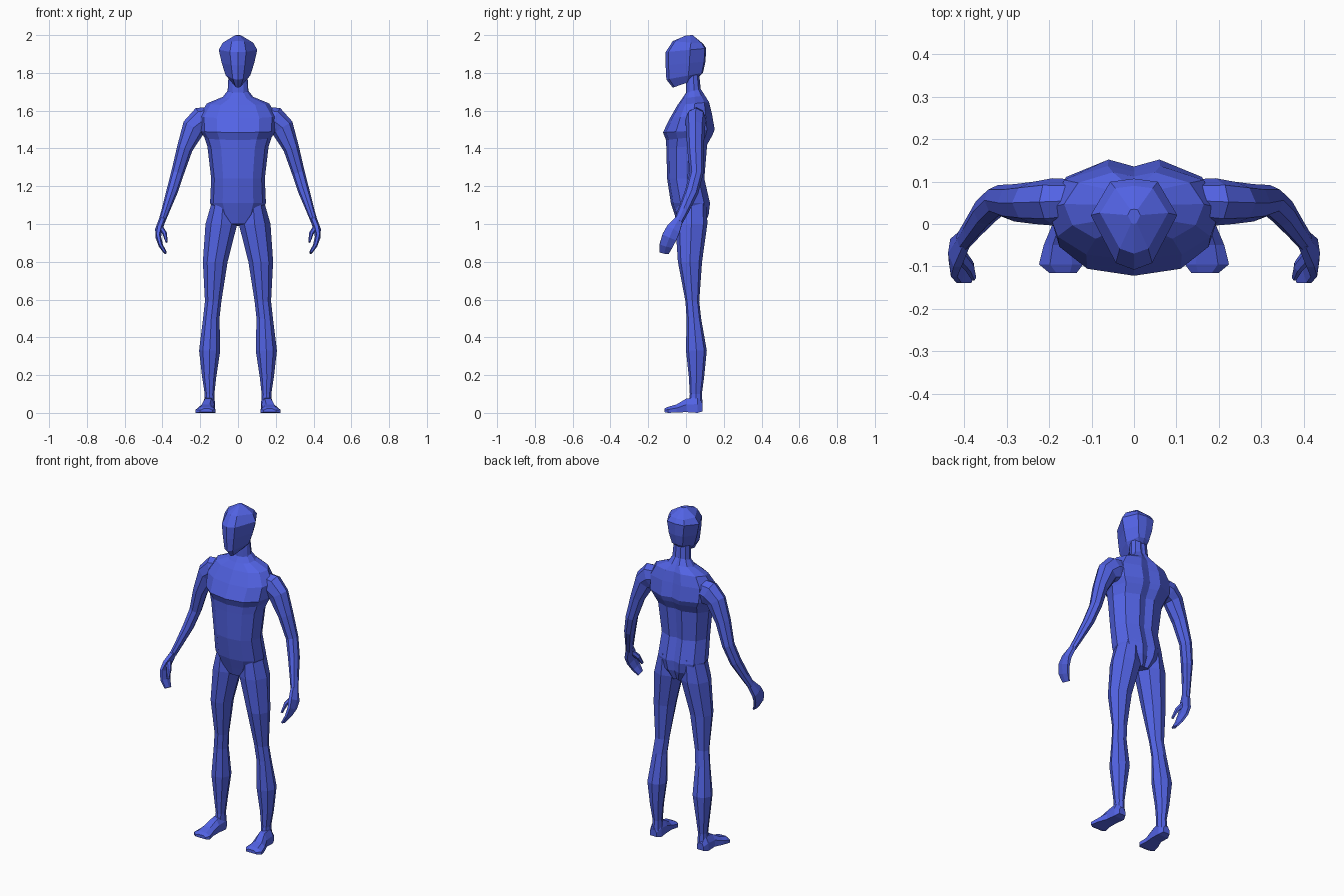
import bpy, bmesh, math
from mathutils import Vector

skin = bpy.data.materials.new("blue")
skin.diffuse_color = (0.085, 0.125, 0.78, 1)


def loft(name, rings, mirror=False):
    """Closed faceted surface through a list of equal-length rings."""
    bm = bmesh.new()
    rows = [[bm.verts.new(p) for p in ring] for ring in rings]
    n = len(rows[0])
    for a, b in zip(rows, rows[1:]):
        for i in range(n):
            j = (i + 1) % n
            bm.faces.new((a[i], a[j], b[j], b[i]))
    bm.faces.new(rows[0][::-1])
    bm.faces.new(rows[-1])
    bmesh.ops.recalc_face_normals(bm, faces=bm.faces)
    mesh = bpy.data.meshes.new(name)
    bm.to_mesh(mesh)
    bm.free()
    mesh.materials.append(skin)
    obj = bpy.data.objects.new(name, mesh)
    bpy.context.collection.objects.link(obj)
    if mirror:
        obj.modifiers.new("mirror", 'MIRROR').use_mirror_merge = False
    return obj


def full(half):
    """Mirror a half outline that starts and ends on the centre line."""
    return half + [(-x, y) for x, y in half[-2:0:-1]]


def level_ring(outline, x0, x1, yf, yb, zf, zb=None):
    """Outline in -1..1 fitted to a box, optionally tilted front to back."""
    zb = zf if zb is None else zb
    cx, hw, cy, hd = (x0 + x1) / 2, (x1 - x0) / 2, (yf + yb) / 2, (yb - yf) / 2
    return [(cx + u * hw, cy + v * hd, zf + (zb - zf) * (v + 1) / 2) for u, v in outline]


def tube(path, n=8):
    """Rings square to a path of (x, y, z, half thickness, half depth)."""
    pts = [Vector(p[:3]) for p in path]
    rings = []
    for i, p in enumerate(path):
        t = (pts[min(i + 1, len(pts) - 1)] - pts[max(i - 1, 0)]).normalized()
        u = Vector((0, 1, 0)).cross(t).normalized()
        w = t.cross(u)
        rings.append([pts[i] + u * p[3] * math.cos(k * math.tau / n)
                      + w * p[4] * math.sin(k * math.tau / n) for k in range(n)])
    return rings


# torso and neck: half width, front, back, height at front, height at back
chest = full([(0, -1), (.55, -.88), (.88, -.5), (1, .1), (.8, .7), (.3, 1), (0, .88)])
torso = [(.06, -.045, .095, 1.0, .99), (.12, -.06, .12, 1.05, 1.05),
         (.148, -.08, .127, 1.11, 1.11), (.142, -.1, .097, 1.24, 1.24),
         (.162, -.104, .112, 1.40, 1.42), (.178, -.106, .14, 1.445, 1.47),
         (.2, -.122, .152, 1.485, 1.50), (.205, -.085, .137, 1.56, 1.585),
         (.165, -.045, .122, 1.63, 1.645), (.08, -.02, .1, 1.665, 1.68),
         (.055, .0, .078, 1.695, 1.715), (.05, .0, .07, 1.79, 1.79)]
loft("torso", [level_ring(chest, -w, w, f, b, zf, zb) for w, f, b, zf, zb in torso])

# head: pointed face plane, widest behind the middle
skull = full([(0, -1), (.42, -.85), (1, .2), (.55, .93), (0, 1)])
head = [(.03, -.07, .055, 1.722, 1.765), (.065, -.104, .09, 1.765, 1.80),
        (.086, -.108, .103, 1.84, 1.86), (.102, -.108, .107, 1.91, 1.93),
        (.08, -.07, .09, 1.968, 1.955), (.015, .0, .035, 1.998, 2.0)]
loft("head", [level_ring(skull, -w, w, f, b, zf, zb) for w, f, b, zf, zb in head])

# legs: inner x, outer x, front, back, height
limb = full([(0, -1), (.65, -.75), (1, 0), (.7, .75), (0, 1)])
leg = [(.02, .135, -.05, .11, 1.13), (.004, .172, -.056, .113, 1.0),
       (.055, .186, -.043, .085, .8), (.088, .175, -.003, .07, .59),
       (.098, .185, .003, .08, .5), (.094, .206, .0, .11, .33),
       (.115, .19, .015, .096, .19), (.125, .176, .02, .084, .1),
       (.122, .18, .015, .088, .04)]
loft("leg", [level_ring(limb, *s) for s in leg], True)

# feet: y, inner x, outer x, sole height, top height
foot = [(.088, .135, .178, .008, .05), (.06, .122, .19, 0, .085),
        (.0, .125, .192, .004, .075), (-.05, .128, .213, .002, .045),
        (-.095, .12, .224, 0, .032), (-.115, .135, .2, .004, .022)]
loft("foot", [[(a, y, lo), (b, y, lo), (b, y, lo + (hi - lo) * .55),
               (b - (b - a) * .25, y, hi), (a + (b - a) * .25, y, hi),
               (a, y, lo + (hi - lo) * .6)] for y, a, b, lo, hi in foot], True)

# arms: centre, half thickness, half depth
arm = [(.13, .055, 1.56, .06, .05), (.19, .052, 1.545, .077, .056),
       (.235, .05, 1.51, .062, .05), (.282, .05, 1.40, .042, .044),
       (.32, .056, 1.27, .034, .036), (.35, .03, 1.17, .03, .036),
       (.382, -.012, 1.075, .022, .029), (.403, -.04, 1.015, .018, .025)]
loft("arm", tube(arm), True)

# hands: flat palm curling inward, with a separate thumb
hand = [(.4, -.036, 1.025, .018, .025), (.42, -.068, .97, .019, .043),
        (.422, -.088, .93, .015, .046), (.408, -.106, .885, .012, .04),
        (.384, -.116, .847, .008, .028)]
loft("hand", tube(hand, 6), True)
thumb = [(.412, -.07, .985, .014, .018), (.388, -.1, .95, .012, .016),
         (.378, -.126, .905, .006, .01)]
loft("thumb", tube(thumb, 6), True)
